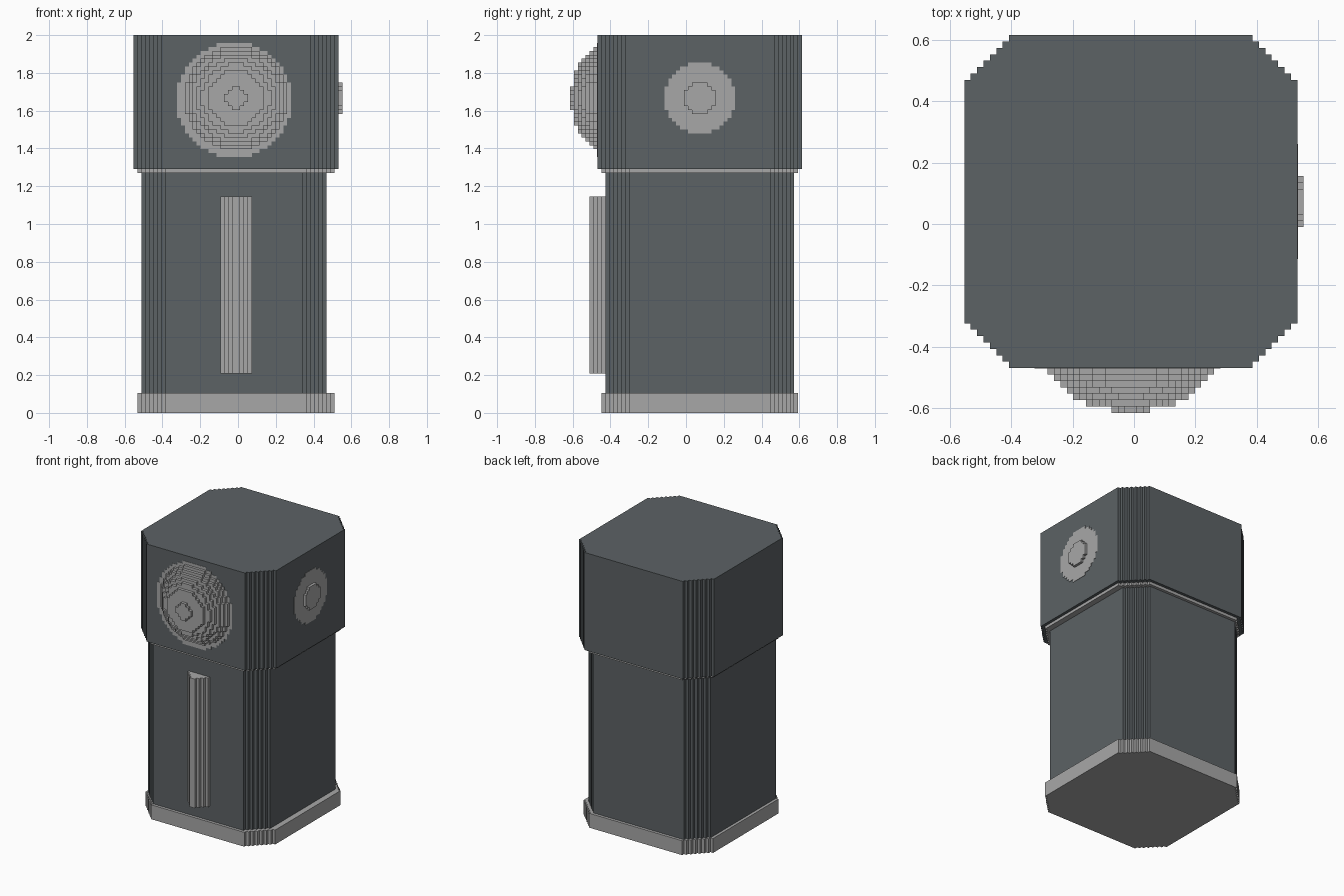
import bpy
import bmesh
import math

cube = bpy.data.objects.get("Cube")
if cube:
    bpy.data.objects.remove(cube)

# One block of the grid; the grid origin is the left front bottom corner
V = 2 / 96
ORIGIN = (26.5, 29.5, 0)


def material(name, rgb):
    m = bpy.data.materials.new(name)
    m.use_nodes = True
    m.diffuse_color = (*rgb, 1)
    m.node_tree.nodes["Principled BSDF"].inputs["Base Color"].default_value = (*rgb, 1)
    return m


DARK = material("slate_grey", (0.107, 0.122, 0.130))
LIGHT = material("light_grey", (0.39, 0.39, 0.39))


def prism(name, outline, axis, low, high, mat):
    """Extrude a 2D outline along an axis, all in grid blocks."""
    bm = bmesh.new()
    verts = []
    for p in outline:
        co = list(p)
        co.insert(axis, low)
        verts.append(bm.verts.new([(c - o) * V for c, o in zip(co, ORIGIN)]))
    face = bm.faces.new(verts)
    new = bmesh.ops.extrude_face_region(bm, geom=[face])["geom"]
    shift = [0, 0, 0]
    shift[axis] = (high - low) * V
    bmesh.ops.translate(bm, vec=shift, verts=[g for g in new if isinstance(g, bmesh.types.BMVert)])
    bmesh.ops.recalc_face_normals(bm, faces=bm.faces)
    mesh = bpy.data.meshes.new(name)
    bm.to_mesh(mesh)
    bm.free()
    mesh.materials.append(mat)
    obj = bpy.data.objects.new(name, mesh)
    bpy.context.collection.objects.link(obj)
    return obj


def stepped_box(x0, x1, y0, y1, n):
    """Rectangle whose corners are cut off by n small stairs."""
    stair = [(n, 0)]
    for k in range(1, n + 1):
        stair += [(n - k + 1, k), (n - k, k)]
    pts = [(x0 + a, y0 + b) for a, b in stair]
    pts += [(x0 + a, y1 - b) for a, b in reversed(stair)]
    pts += [(x1 - a, y1 - b) for a, b in stair]
    pts += [(x1 - a, y0 + b) for a, b in reversed(stair)]
    return pts


def stepped_disc(cx, cz, r):
    """Circle snapped to the block grid, built from rows of blocks."""
    right = []
    for row in range(math.floor(cz - r) - 1, math.ceil(cz + r) + 1):
        dz = row + 0.5 - cz
        if abs(dz) >= r:
            continue
        half = math.sqrt(r * r - dz * dz)
        cols = [c for c in range(math.floor(cx), math.ceil(cx + r) + 1) if 0 <= c + 0.5 - cx <= half]
        if cols:
            edge = max(cols) + 1
            for p in ((edge, row), (edge, row + 1)):
                if len(right) > 1 and right[-1] == p:
                    continue
                right.append(p)
    return right + [(2 * cx - a, b) for a, b in reversed(right)]


# Housing: foot, column, collar and head
prism("base_plinth", stepped_box(1, 51, 8, 58, 7), 2, 0, 5, LIGHT)
prism("column_body", stepped_box(2, 49, 9, 57, 6), 2, 5, 61, DARK)
prism("neck_collar", stepped_box(1, 51, 8, 58, 7), 2, 61, 62, LIGHT)
prism("head_block", stepped_box(0, 52, 7, 59, 7), 2, 62, 96, DARK)

# Front dome on a flush round plate
prism("dome_plate", stepped_disc(25.5, 79.5, 14.7), 1, 6.9, 7.1, LIGHT)
for i, r in enumerate((2.8, 7, 8.7, 10, 11.3, 12.2, 13)):
    prism(f"dome_layer_{i + 1}", stepped_disc(26, 80, r), 1, i, i + 1, LIGHT)

# Side dial with a raised button
prism("side_dial", stepped_disc(33, 80, 9), 0, 51.9, 52.1, LIGHT)
prism("side_button", stepped_disc(33, 80, 4), 0, 52, 53, LIGHT)

# Wedge-shaped front rib, stepped to an edge
for i in range(4):
    a, b = 25 - i, 27 + i
    prism(f"front_rib_{i + 1}", [(a, 5 + i), (b, 5 + i), (b, 6 + i), (a, 6 + i)], 2, 10, 55, LIGHT)
